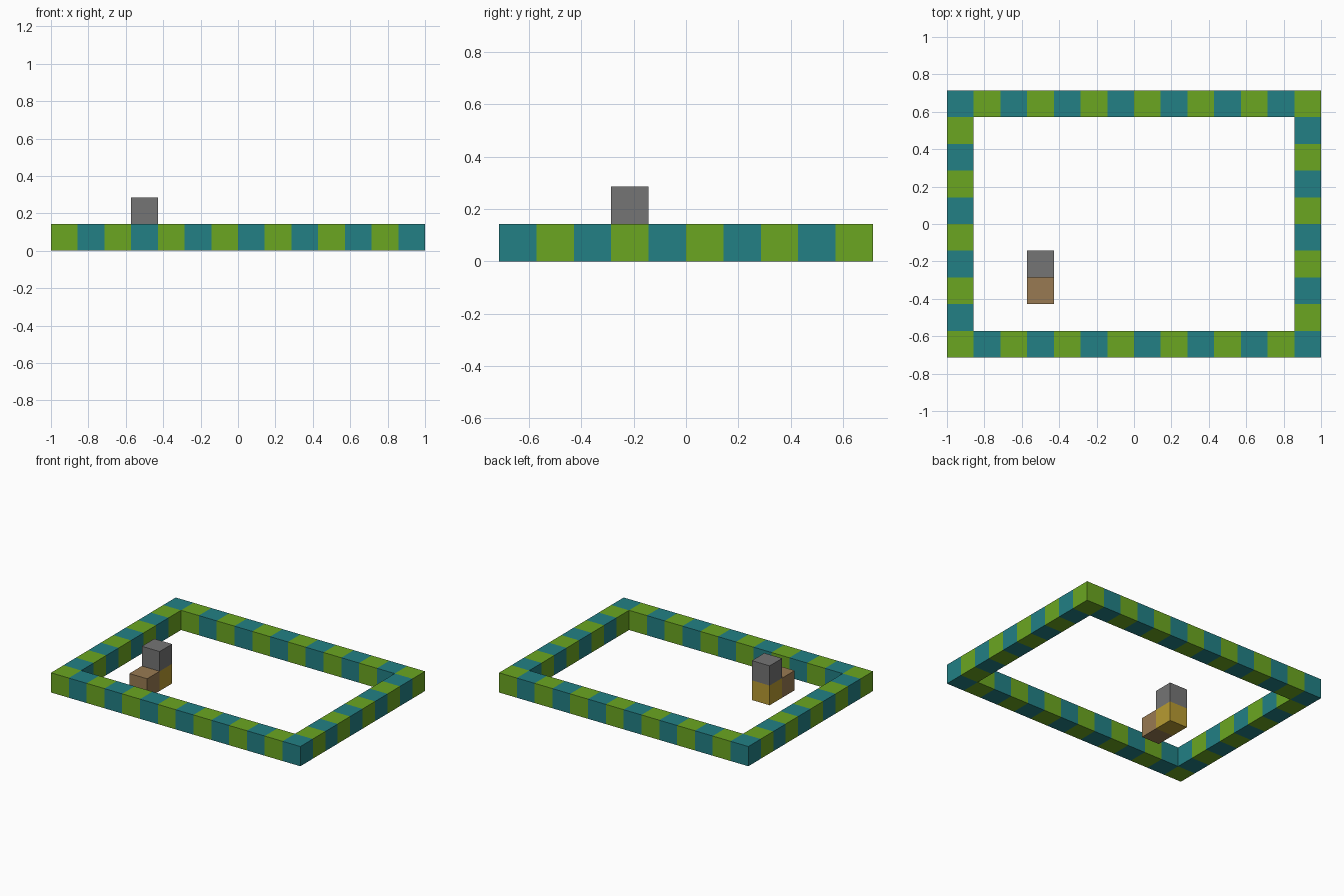
import bpy
import bmesh
from math import floor
from mathutils import Matrix, Vector

if "Cube" in bpy.data.objects:
    bpy.data.objects.remove(bpy.data.objects["Cube"], do_unlink=True)

COLS, ROWS = 14, 10
U = 2 / COLS                                  # edge of one block
ORIGIN = Vector((-COLS / 2, -ROWS / 2, 0)) * U


def material(name, rgb):
    """Flat material from 0-255 display values."""
    linear = [((c / 255 + 0.055) / 1.055) ** 2.4 for c in rgb]
    mat = bpy.data.materials.new(name)
    mat.use_nodes = True
    mat.diffuse_color = (*linear, 1)
    bsdf = mat.node_tree.nodes["Principled BSDF"]
    bsdf.inputs["Base Color"].default_value = (*linear, 1)
    return mat


green = material("leaf green", (107, 166, 33))
teal = material("teal", (34, 128, 133))
grey = material("grey", (117, 117, 117))
brown = material("brown", (152, 122, 82))
gold = material("gold", (184, 155, 50))


def finish(bm, name, mats):
    mesh = bpy.data.meshes.new(name)
    bm.to_mesh(mesh)
    bm.free()
    for mat in mats:
        mesh.materials.append(mat)
    obj = bpy.data.objects.new(name, mesh)
    bpy.context.collection.objects.link(obj)
    return obj


def cell_of(face):
    """Column and row of the block a face belongs to."""
    inside = (face.calc_center_median() - face.normal * U * 0.1 - ORIGIN) / U
    return floor(inside.x), floor(inside.y)


# Border wall: a one-block-wide ring raised from a grid, coloured as a checker
bm = bmesh.new()
bmesh.ops.create_grid(bm, x_segments=COLS, y_segments=ROWS, size=1,
                      matrix=Matrix.Diagonal((1, ROWS / COLS, 1, 1)))
inner = [f for f in bm.faces
         if 0 < cell_of(f)[0] < COLS - 1 and 0 < cell_of(f)[1] < ROWS - 1]
bmesh.ops.delete(bm, geom=inner, context="FACES")
raised = bmesh.ops.extrude_face_region(bm, geom=bm.faces[:])["geom"]
bmesh.ops.translate(bm, vec=(0, 0, U),
                    verts=[g for g in raised if isinstance(g, bmesh.types.BMVert)])
bmesh.ops.recalc_face_normals(bm, faces=bm.faces)
bm.normal_update()
for f in bm.faces:
    f.material_index = sum(cell_of(f)) % 2
finish(bm, "border_wall", [green, teal])


# Single blocks placed by column, row and level
def block(name, cell, mat):
    bm = bmesh.new()
    centre = ORIGIN + (Vector(cell) + Vector((0.5, 0.5, 0.5))) * U
    bmesh.ops.create_cube(bm, size=U, matrix=Matrix.Translation(centre))
    finish(bm, name, [mat])


block("lower_block", (3, 3, 0), gold)
block("upper_block", (3, 3, 1), grey)
block("front_step", (3, 2, 0), brown)
